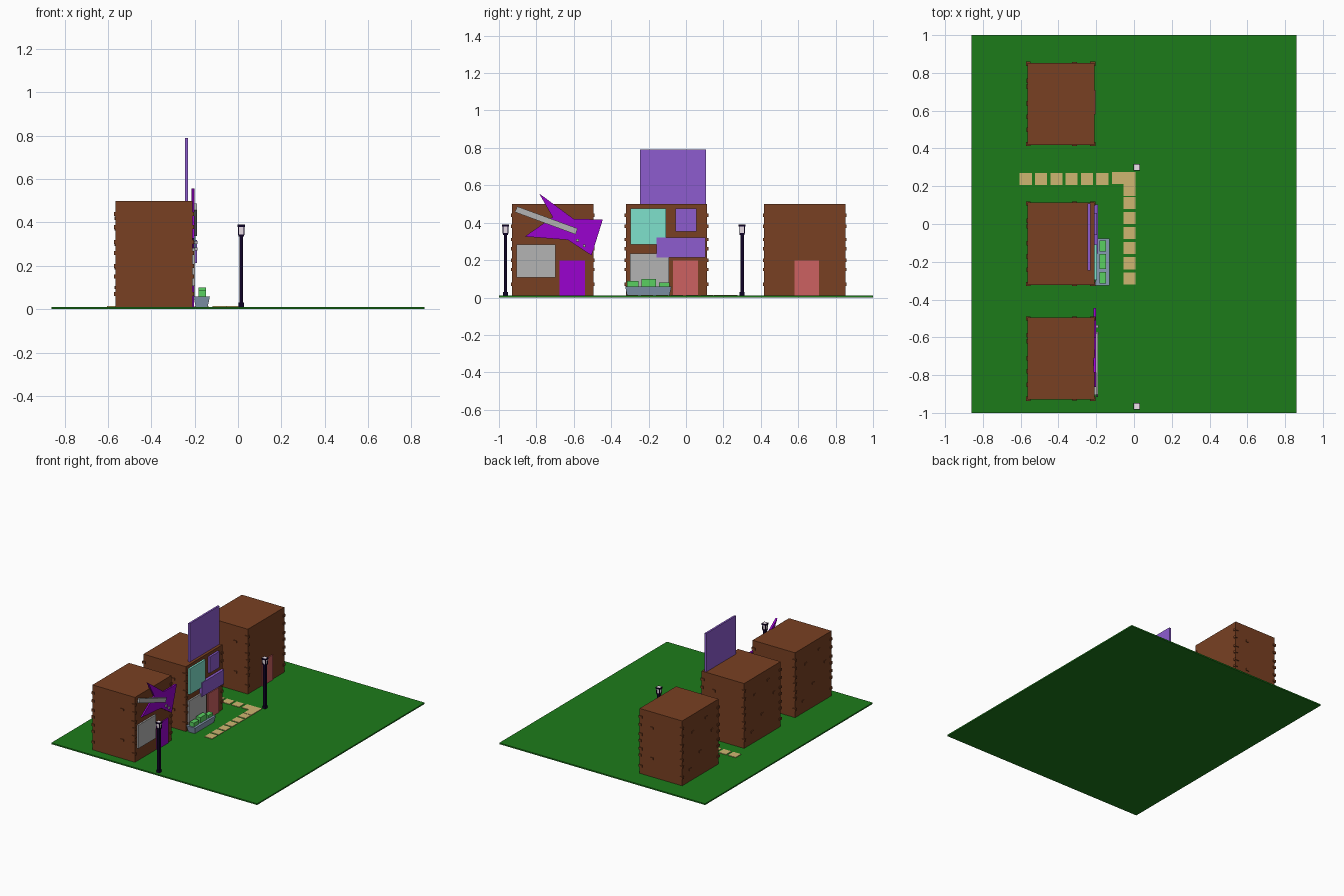
import bpy, bmesh
from mathutils import Vector

if "Cube" in bpy.data.objects:
    bpy.data.objects.remove(bpy.data.objects["Cube"])

def mat(name, r, g, b):
    m = bpy.data.materials.new(name)
    m.diffuse_color = [(c / 255) ** 2.2 for c in (r, g, b)] + [1]
    m.use_nodes = True
    m.node_tree.nodes["Principled BSDF"].inputs["Base Color"].default_value = m.diffuse_color
    return m

GRASS = mat("grass", 34, 122, 32)
BRICK = mat("brick", 120, 66, 39)
PURPLE = mat("purple", 152, 10, 205)
VIOLET = mat("violet", 140, 93, 206)
TEAL = mat("teal", 126, 224, 203)
RED = mat("red", 203, 97, 97)
LEAF = mat("leaf", 90, 207, 97)
TROUGH = mat("trough", 134, 154, 178)
STONE = mat("stone", 206, 180, 113)
IRON = mat("iron", 22, 8, 42)
GLASS = mat("glass", 240, 226, 236)
PANE = mat("pane", 178, 178, 178)

def add_box(bm, x0, x1, y0, y1, z0, z1, taper=0.0):
    """Box; taper pulls the bottom edges inward."""
    lo = [(x0 + taper, y0 + taper), (x1 - taper, y0 + taper),
          (x1 - taper, y1 - taper), (x0 + taper, y1 - taper)]
    hi = [(x0, y0), (x1, y0), (x1, y1), (x0, y1)]
    b = [bm.verts.new((*p, z0)) for p in lo]
    t = [bm.verts.new((*p, z1)) for p in hi]
    bm.faces.new(b[::-1])
    bm.faces.new(t)
    for i in range(4):
        j = (i + 1) % 4
        bm.faces.new((b[i], b[j], t[j], t[i]))

def finish(bm, name, material):
    me = bpy.data.meshes.new(name)
    bmesh.ops.recalc_face_normals(bm, faces=bm.faces)
    bm.to_mesh(me)
    bm.free()
    ob = bpy.data.objects.new(name, me)
    if material:
        me.materials.append(material)
    bpy.context.collection.objects.link(ob)
    return ob

def boxes(name, material, *items):
    bm = bmesh.new()
    for it in items:
        add_box(bm, *it)
    return finish(bm, name, material)

def plate(name, material, outline, x0, x1):
    """Extrude a (y, z) outline along x."""
    bm = bmesh.new()
    f = bm.faces.new([bm.verts.new((x0, y, z)) for y, z in outline])
    ext = bmesh.ops.extrude_face_region(bm, geom=[f])["geom"]
    bmesh.ops.translate(bm, vec=(x1 - x0, 0, 0),
                        verts=[v for v in ext if isinstance(v, bmesh.types.BMVert)])
    return finish(bm, name, material)

# lawn
boxes("lawn", GRASS, (-0.86, 0.86, -1, 1, 0, 0.01))

# shop blocks with protruding bricks
X0, X1, W = -0.565, -0.21, 0.435
LEVELS = (0.07, 0.15, 0.2, 0.26, 0.31, 0.38, 0.44)
for n, y0 in enumerate((-0.93, -0.322, 0.418), 1):
    y1 = y0 + W
    boxes(f"building_{n}", BRICK, (X0, X1, y0, y1, 0.01, 0.5))
    bricks = []
    for i, z in enumerate(LEVELS):
        for cx, s in ((X0, 1), (X1, -1)):
            for cy, t in ((y0, 1), (y1, -1)):
                lx = 0.022 if (i % 2 or s > 0) else 0.03
                xs = sorted((cx - s * 0.006, cx + s * (lx - 0.006)))
                ys = sorted((cy - t * 0.006, cy + t * 0.016))
                bricks.append((*xs, *ys, z - 0.009, z + 0.009))
    for x, z in ((-0.315, 0.38), (-0.315, 0.15)):
        for y in (y0, y1):
            bricks.append((x - 0.012, x + 0.012, y - 0.005, y + 0.005, z - 0.008, z + 0.008))
    for dy, z in ((0.08, 0.3), (0.15, 0.42), (0.22, 0.19), (0.31, 0.37), (0.34, 0.1)):
        bricks.append((X0 - 0.005, X0 + 0.005, y0 + dy - 0.012, y0 + dy + 0.012,
                       z - 0.008, z + 0.008))
    boxes(f"bricks_{n}", BRICK, *bricks)

# music shop front
boxes("music_shop_door", PURPLE, (-0.215, -0.203, -0.675, -0.54, 0.01, 0.198))
boxes("music_shop_window", PANE, (-0.215, -0.198, -0.905, -0.697, 0.107, 0.283))
plate("guitar_body", PURPLE,
      [(-0.785, 0.556), (-0.6, 0.42), (-0.445, 0.417), (-0.505, 0.225),
       (-0.632, 0.308), (-0.862, 0.326), (-0.713, 0.43)], -0.215, -0.2)
plate("guitar_neck", PANE,
      [(-0.902, 0.487), (-0.58, 0.369), (-0.59, 0.337), (-0.915, 0.457)], -0.202, -0.19)
boxes("guitar_knobs", PANE,
      *[(-0.202, -0.188, y - 0.007, y + 0.007, z - 0.007, z + 0.007)
        for y, z in ((-0.58, 0.307), (-0.543, 0.277))])

# flower shop front
boxes("flower_shop_door", RED, (-0.215, -0.203, -0.07, 0.063, 0.01, 0.198))
boxes("flower_shop_window", PANE, (-0.215, -0.198, -0.3, -0.092, 0.058, 0.235))
boxes("upper_window_large", TEAL, (-0.215, -0.195, -0.296, -0.108, 0.283, 0.476))
boxes("upper_window_small", VIOLET, (-0.215, -0.195, -0.057, 0.057, 0.353, 0.476))
boxes("shop_sign", VIOLET, (-0.212, -0.19, -0.157, 0.103, 0.214, 0.32))
boxes("roof_billboard", VIOLET, (-0.245, -0.231, -0.245, 0.108, 0.5, 0.79))

# planter and plants
boxes("planter", TROUGH, (-0.205, -0.13, -0.325, -0.078, 0.01, 0.058, 0.01))
boxes("plants", LEAF,
      (-0.183, -0.147, -0.315, -0.255, 0.05, 0.088),
      (-0.183, -0.147, -0.238, -0.16, 0.05, 0.1),
      (-0.183, -0.147, -0.145, -0.087, 0.05, 0.08))

# third shop door
boxes("end_shop_door", RED, (-0.215, -0.203, 0.58, 0.71, 0.01, 0.198))

# stepping stones
S, TOP = 0.064, 0.014
stones = [(x, x + S, 0.207, 0.207 + S, 0.008, TOP)
          for x in (-0.605 + 0.081 * i for i in range(6))]
stones += [(-0.117, 0.008, 0.211, 0.275, 0.008, TOP),
           (-0.056, 0.008, 0.148, 0.211, 0.008, TOP)]
stones += [(-0.056, 0.008, c - S / 2, c + S / 2, 0.008, TOP)
           for c in (0.112 - 0.08 * i for i in range(6))]
boxes("path_stones", STONE, *stones)

# street lamps
for n, y in enumerate((0.3, -0.965), 1):
    x = 0.015
    def sq(r, z0, z1, taper=0.0):
        return (x - r, x + r, y - r, y + r, z0, z1, taper)
    boxes(f"lamp_post_{n}", IRON, sq(0.013, 0.01, 0.03), sq(0.009, 0.03, 0.335),
          sq(0.013, 0.335, 0.345))
    boxes(f"lamp_glass_{n}", GLASS, sq(0.014, 0.345, 0.391, 0.004))
    # lantern frame: top ring and corner bars
    frame = []
    for s in (-1, 1):
        a, b = sorted((s * 0.01, s * 0.018))
        frame.append((x + a, x + b, y - 0.018, y + 0.018, 0.38, 0.39))
        frame.append((x - 0.01, x + 0.01, y + a, y + b, 0.38, 0.39))
        for t in (-1, 1):
            cx, cy = x + s * 0.013, y + t * 0.013
            frame.append((cx - 0.002, cx + 0.002, cy - 0.002, cy + 0.002, 0.343, 0.38))
    boxes(f"lamp_frame_{n}", IRON, *frame)
